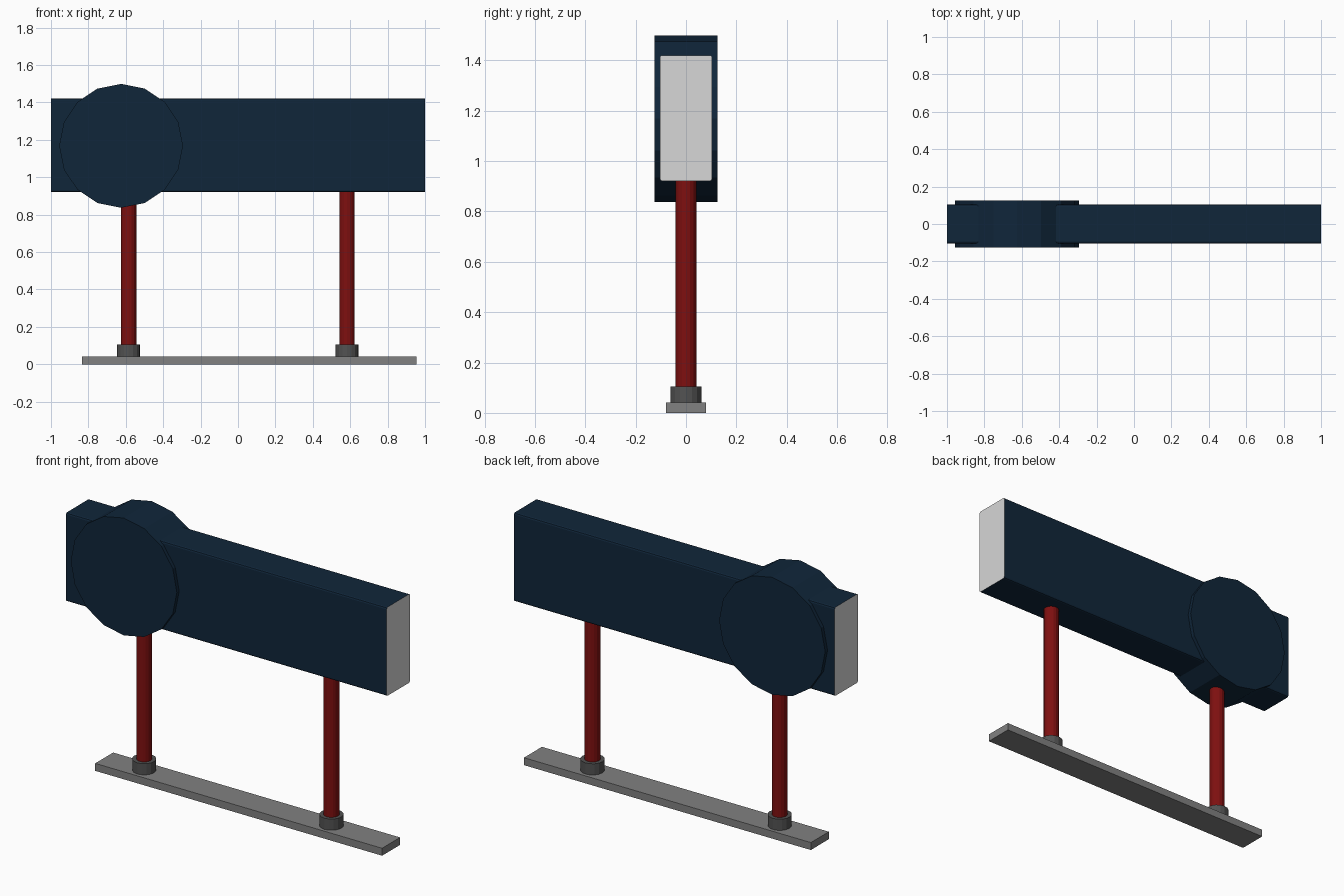
import bpy
import math

if "Cube" in bpy.data.objects:
    bpy.data.objects.remove(bpy.data.objects["Cube"])


def material(name, rgb):
    m = bpy.data.materials.new(name)
    m.diffuse_color = (*rgb, 1.0)
    m.use_nodes = True
    m.node_tree.nodes["Principled BSDF"].inputs["Base Color"].default_value = m.diffuse_color
    return m


NAVY = material("navy", (0.005, 0.019, 0.042))
PALE = material("pale grey", (0.68, 0.68, 0.68))
RED = material("dark red", (0.21, 0.005, 0.005))
GREY = material("mid grey", (0.22, 0.22, 0.22))
DARK = material("dark grey", (0.085, 0.085, 0.085))


def box(name, lo, hi, mat):
    centre = [(a + b) / 2 for a, b in zip(lo, hi)]
    bpy.ops.mesh.primitive_cube_add(size=1, location=centre)
    ob = bpy.context.object
    ob.name = name
    ob.scale = [b - a for a, b in zip(lo, hi)]
    bpy.ops.object.transform_apply(location=True, rotation=True, scale=True)
    ob.data.materials.append(mat)
    return ob


def cylinder(name, radius, depth, centre, sides, mat, rot=(0, 0, 0)):
    bpy.ops.mesh.primitive_cylinder_add(vertices=sides, radius=radius, depth=depth,
                                        location=centre, rotation=rot)
    ob = bpy.context.object
    ob.name = name
    ob.data.materials.append(mat)
    return ob


# Sign box: slightly softened long edges, pale end faces
board = box("sign_box", (-1, -0.104, 0.92), (1, 0.104, 1.42), NAVY)
board.data.materials.append(PALE)
weights = board.data.attributes.new("bevel_weight_edge", 'FLOAT', 'EDGE')
for e in board.data.edges:
    a, b = (board.data.vertices[i].co for i in e.vertices)
    weights.data[e.index].value = 1.0 if abs(a.x - b.x) > 1 else 0.0
bevel = board.modifiers.new("soft_edges", 'BEVEL')
bevel.limit_method = 'WEIGHT'
bevel.width = 0.01
bevel.segments = 2
bevel.material = 0
for p in board.data.polygons:
    p.material_index = 1 if abs(p.normal.x) > 0.9 else 0

# Sixteen-sided disc through the left part of the sign
cylinder("sign_disc", 0.331, 0.25, (-0.625, 0, 1.168), 16, NAVY, (math.pi / 2, 0, 0))

# Ground plate
box("base_plate", (-0.835, -0.08, 0), (0.955, 0.08, 0.042), GREY)

# Posts with collars
for side, x in (("left", -0.585), ("right", 0.583)):
    cylinder(side + "_post", 0.041, 0.91, (x, 0, 0.495), 16, RED)
    cylinder(side + "_collar", 0.062, 0.065, (x, 0, 0.0725), 16, DARK)
